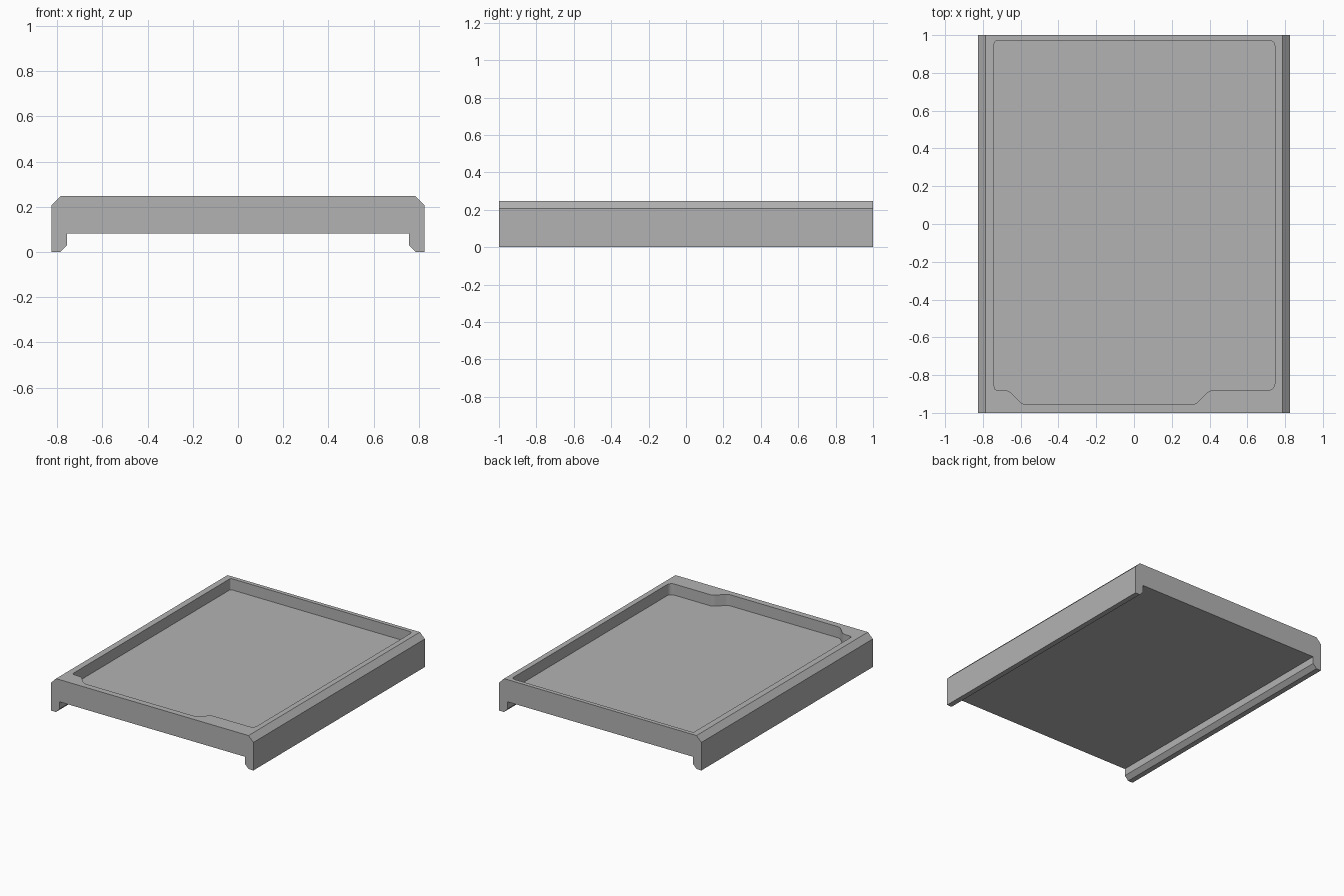
import bpy
import bmesh
from mathutils import Vector

default = bpy.data.objects.get("Cube")
if default:
    bpy.data.objects.remove(default, do_unlink=True)

grey = bpy.data.materials.new("plain grey")
grey.use_nodes = True
colour = (0.45, 0.45, 0.45, 1)
grey.diffuse_color = colour
grey.node_tree.nodes["Principled BSDF"].inputs["Base Color"].default_value = colour


def extrude(name, outline, offset):
    """Solid made by sweeping a closed outline along an offset."""
    bm = bmesh.new()
    face = bm.faces.new([bm.verts.new(p) for p in outline])
    swept = bmesh.ops.extrude_face_region(bm, geom=[face])["geom"]
    verts = [v for v in swept if isinstance(v, bmesh.types.BMVert)]
    bmesh.ops.translate(bm, verts=verts, vec=offset)
    bmesh.ops.recalc_face_normals(bm, faces=bm.faces)
    mesh = bpy.data.meshes.new(name)
    bm.to_mesh(mesh)
    bm.free()
    mesh.materials.append(grey)
    obj = bpy.data.objects.new(name, mesh)
    bpy.context.collection.objects.link(obj)
    return obj


def rounded(corners, z, steps=4):
    """Outline with each corner (x, y, trim) softened by a short curve."""
    points = []
    for i, (x, y, trim) in enumerate(corners):
        p = Vector((x, y, z))
        before = Vector((*corners[i - 1][:2], z))
        after = Vector((*corners[(i + 1) % len(corners)][:2], z))
        a = p + (before - p).normalized() * trim
        b = p + (after - p).normalized() * trim
        for s in range(steps + 1):
            t = s / steps
            points.append(a * (1 - t) ** 2 + p * 2 * t * (1 - t) + b * t * t)
    return points


# Tray body: chamfered top edges, two side rails with bevelled feet
half = [(0.826, 0.207), (0.826, 0), (0.787, 0), (0.757, 0.03), (0.757, 0.083)]
half = [(0.786, 0.247)] + half
profile = half + [(-x, z) for x, z in reversed(half)]
tray = extrude("tray_body", [(x, -1, z) for x, z in profile], (0, 2, 0))

# Pocket in the top, with a shallow extension towards the front
pocket_corners = [
    (-0.74, 0.97, 0.015), (-0.74, -0.88, 0.02),
    (-0.665, -0.88, 0.02), (-0.59, -0.955, 0.02),
    (0.325, -0.955, 0.02), (0.40, -0.88, 0.02),
    (0.746, -0.88, 0.04), (0.746, 0.97, 0.03),
]
pocket = extrude("pocket_cutter", rounded(pocket_corners, 0.165), (0, 0, 0.2))
pocket.hide_render = True

cut = tray.modifiers.new("pocket", "BOOLEAN")
cut.operation = "DIFFERENCE"
cut.solver = "EXACT"
cut.object = pocket
bpy.context.view_layer.objects.active = tray
tray.select_set(True)
bpy.ops.object.modifier_apply(modifier=cut.name)
bpy.data.objects.remove(pocket, do_unlink=True)

# Smooth the pocket's rounded corners, keep the machined edges crisp
bpy.ops.object.shade_smooth_by_angle(angle=0.5)
